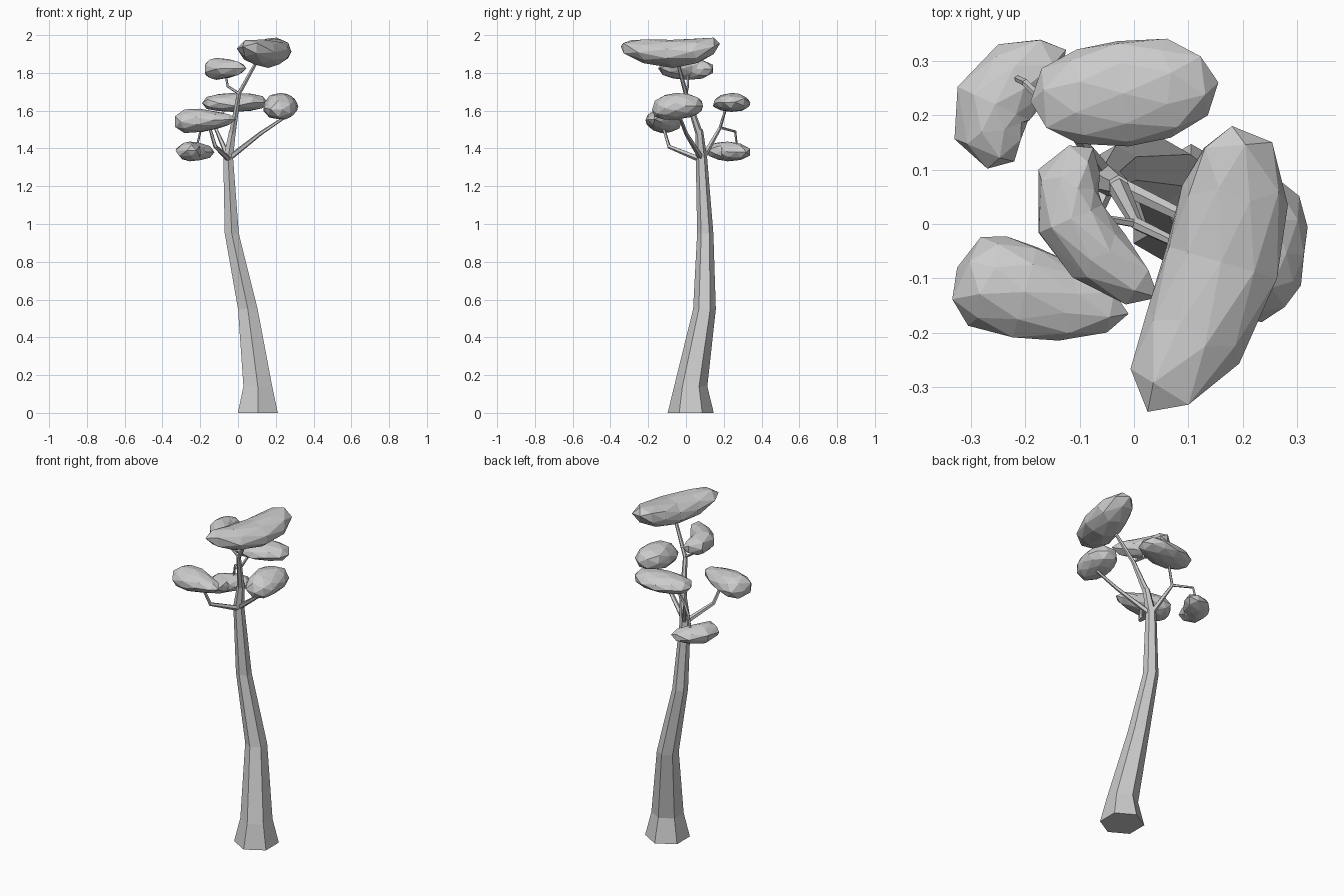
import bpy, bmesh, math, random
from mathutils import Vector

random.seed(4)
cube = bpy.data.objects.get("Cube")
if cube:
    bpy.data.objects.remove(cube, do_unlink=True)

# One plain grey for the whole tree
GREY = (0.6, 0.6, 0.6, 1)
mat = bpy.data.materials.new("plain grey")
mat.use_nodes = True
mat.diffuse_color = GREY
mat.node_tree.nodes["Principled BSDF"].inputs["Base Color"].default_value = GREY


def finish(bm, name):
    bmesh.ops.recalc_face_normals(bm, faces=bm.faces)
    mesh = bpy.data.meshes.new(name)
    bm.to_mesh(mesh)
    bm.free()
    mesh.materials.append(mat)
    bpy.context.collection.objects.link(bpy.data.objects.new(name, mesh))


def limb(name, stations, sides=6, level=False):
    """Tapered faceted tube through (x, y, z, radius) stations."""
    bm = bmesh.new()
    pts = [Vector(s[:3]) for s in stations]
    rings = []
    for i, p in enumerate(pts):
        axis = (pts[min(i + 1, len(pts) - 1)] - pts[max(i - 1, 0)]).normalized()
        if level:
            axis = Vector((0, 0, 1))
        side = axis.cross(Vector((0, 1, 0))).normalized()
        front = side.cross(axis)
        ring = []
        for k in range(sides):
            a = math.tau * k / sides
            ring.append(bm.verts.new(p + stations[i][3] * (math.cos(a) * front + math.sin(a) * side)))
        rings.append(ring)
    for low, high in zip(rings, rings[1:]):
        for k in range(sides):
            n = (k + 1) % sides
            bm.faces.new((low[k], low[n], high[n], high[k]))
    bm.faces.new(rings[0])
    bm.faces.new(rings[-1])
    finish(bm, name)


def foliage(name, start, mid, end, width, up, down, taper=0.0):
    """Faceted cushion bent along a curve from start through mid to end."""
    start, mid, end = Vector(start), Vector(mid), Vector(end)
    ctrl = 2 * mid - (start + end) / 2
    bm = bmesh.new()
    bmesh.ops.create_icosphere(bm, subdivisions=2, radius=1)
    for v in bm.verts:
        across, height, along = v.co
        t = (along + 1) / 2
        spine = start * (1 - t) ** 2 + ctrl * 2 * t * (1 - t) + end * t * t
        tangent = (ctrl - start) * (1 - t) + (end - ctrl) * t
        side = Vector((tangent.y, -tangent.x, 0)).normalized()
        r = max(math.hypot(across, height), 0.05)
        blunt = r ** -0.25 * (1 + taper * along) * random.uniform(0.93, 1.04)
        lift = up if height > 0 else down
        v.co = spine + side * across * width * blunt + Vector((0, 0, height * lift * blunt))
    finish(bm, name)


# Trunk with flared foot
limb("trunk", [(.105, .025, 0, .122), (.105, .025, .14, .088), (.052, .098, .55, .06),
               (-.033, .102, .95, .043), (-.052, .082, 1.35, .03), (-.028, .07, 1.5, .02)], level=True)

# Branches
limb("leader_branch", [(-.03, .07, 1.48, .02), (.005, 0, 1.69, .012), (.11, -.05, 1.88, .009)])
limb("upper_left_branch", [(.005, 0, 1.69, .008), (-.055, .01, 1.73, .007), (-.065, .01, 1.79, .006)], 5)
limb("right_branch", [(-.045, .08, 1.35, .016), (.12, 0, 1.48, .011), (.24, -.03, 1.56, .008)], 5)
limb("front_left_branch", [(-.045, .08, 1.34, .016), (-.12, -.09, 1.41, .011), (-.15, -.12, 1.51, .008)], 5)
limb("back_branch", [(-.05, .09, 1.35, .016), (-.12, .18, 1.51, .009), (-.07, .21, 1.61, .007)], 5)
limb("back_left_twig", [(-.12, .18, 1.51, .008), (-.2, .26, 1.49, .007), (-.22, .27, 1.4, .006)], 5)

# Foliage cushions
foliage("top_foliage", (.025, -.345, 1.94), (.16, -.07, 1.9), (.18, .18, 1.955), .11, .08, .072)
foliage("back_foliage", (-.19, .225, 1.64), (-.02, .24, 1.64), (.155, .26, 1.645), .1, .055, .05)
foliage("back_left_foliage", (-.22, .115, 1.39), (-.255, .22, 1.385), (-.125, .32, 1.38), .077, .052, .053)
foliage("front_left_foliage", (-.325, -.08, 1.54), (-.2, -.125, 1.545), (-.01, -.165, 1.555), .088, .065, .06, -.3)
foliage("upper_left_foliage", (-.075, .14, 1.82), (-.115, .01, 1.82), (.045, -.135, 1.825), .067, .06, .058)
foliage("right_foliage", (.235, -.18, 1.605), (.225, -.05, 1.62), (.255, .09, 1.625), .097, .075, .068)
